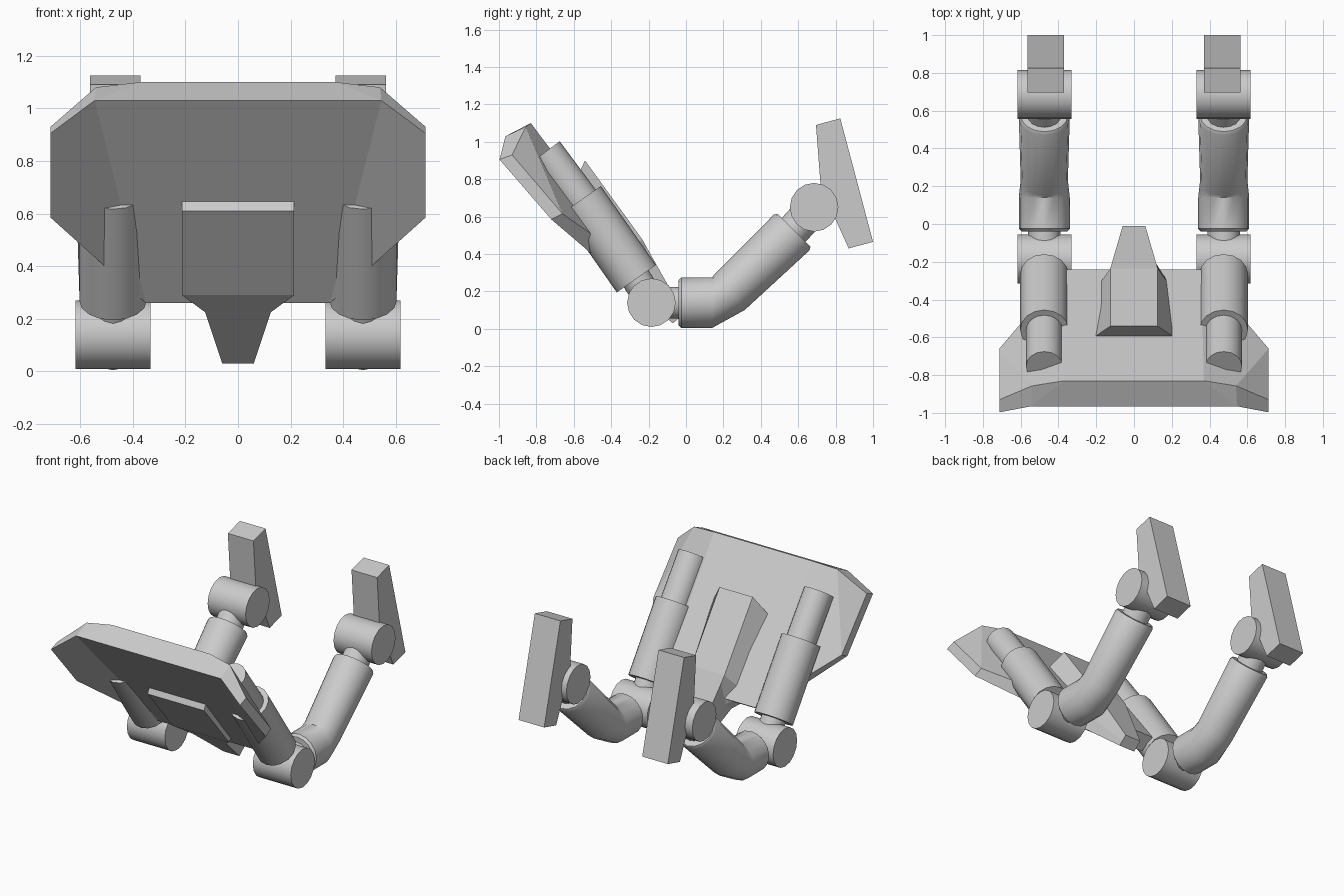
import bpy, bmesh, math
from mathutils import Vector

cube = bpy.data.objects.get("Cube")
if cube:
    bpy.data.objects.remove(cube)

grey = bpy.data.materials.new("plain grey")
grey.use_nodes = True
GREY = (0.6, 0.6, 0.6, 1)
grey.diffuse_color = GREY
grey.node_tree.nodes["Principled BSDF"].inputs["Base Color"].default_value = GREY


def make(name, verts, faces, smooth=False):
    mesh = bpy.data.meshes.new(name)
    bm = bmesh.new()
    vs = [bm.verts.new(v) for v in verts]
    for f in faces:
        bm.faces.new([vs[i] for i in f])
    bmesh.ops.recalc_face_normals(bm, faces=bm.faces)
    bm.to_mesh(mesh)
    bm.free()
    mesh.materials.append(grey)
    obj = bpy.data.objects.new(name, mesh)
    bpy.context.collection.objects.link(obj)
    if smooth:
        bpy.ops.object.select_all(action='DESELECT')
        obj.select_set(True)
        bpy.context.view_layer.objects.active = obj
        bpy.ops.object.shade_smooth_by_angle(angle=math.radians(35))
    return obj


def loft(name, rings, smooth=False):
    """Skin a list of equal-length closed rings and cap both ends."""
    n = len(rings[0])
    verts = [v for r in rings for v in r]
    faces = [list(range(n)), list(range(len(verts) - n, len(verts)))]
    for k in range(len(rings) - 1):
        for i in range(n):
            j = (i + 1) % n
            faces.append([k * n + i, k * n + j, (k + 1) * n + j, (k + 1) * n + i])
    return make(name, verts, faces, smooth)


def tube(name, x, stations, seg=16):
    """Round tube in the plane of constant x; stations are (y, z, angle, radius)."""
    rings = []
    for y, z, ang, r in stations:
        a = math.radians(ang)
        up = Vector((0, -math.sin(a), math.cos(a)))
        rings.append([Vector((x, y, z)) + up * (r * math.cos(t)) + Vector((r * math.sin(t), 0, 0))
                      for t in (2 * math.pi * i / seg for i in range(seg))])
    return loft(name, rings, True)


def rod(name, x, a, b, r):
    ang = math.degrees(math.atan2(b[1] - a[1], b[0] - a[0]))
    return tube(name, x, [(*a, ang, r), (*b, ang, r)])


def pivot(name, x, y, z, r, half):
    """Cylinder lying along x."""
    rings = [[(x + s * half, y + r * math.cos(t), z + r * math.sin(t))
              for t in (2 * math.pi * i / 16 for i in range(16))] for s in (-1, 1)]
    return loft(name, rings, True)


# Wrapped shield plate: right half points, mirrored to the left
half = [(.545, -.965, 1.03), (.713, -.997, .905), (.713, -.72, .585), (.35, -.34, .26),
        (.37, -.83, 1.10), (.54, -.857, 1.08), (.713, -.93, .93), (.713, -.66, .615), (.355, -.24, .32)]
M = len(half)
verts = half + [(-x, y, z) for x, y, z in half]
side = [[0, 1, 2, 3], [4, 5, 7, 8], [5, 6, 7], [0, 4, 5], [0, 5, 6, 1], [1, 6, 7, 2], [2, 7, 8, 3]]
faces = side + [[i + M for i in f] for f in side]
faces += [[a, b, b + M, a + M] for a, b in ((0, 3), (4, 8), (0, 4), (3, 8))]
make("shield_plate", verts, faces)

# Central spine block: (half width, y, z) for front, middle and back of each station
stations = [
    ((.213, -.67, .61), (.213, -.60, .77), (.125, -.54, .90)),
    ((.213, -.40, .29), (.213, -.36, .33), (.125, -.235, .48)),
    ((.125, -.31, .225), (.125, -.25, .28), (.118, -.21, .435)),
    ((.06, -.07, .03), (.06, -.04, .055), (.06, -.01, .08)),
]
loft("spine_block", [list(s) + [(-x, y, z) for x, y, z in reversed(s)] for s in stations])

# Limbs on both sides
for label, s in (("left", 1), ("right", -1)):
    x = .475 * s
    # Piston behind the plate
    rod(label + "_piston_rod", x, (-.753, .945), (-.50, .605), .097)
    rod(label + "_piston_sleeve", x, (-.56, .69), (-.265, .268), .128)
    rod(label + "_piston_neck", x, (-.30, .32), (-.185, .14), .08)
    # Lower pivot and bent arm
    pivot(label + "_lower_pivot", x, -.185, .14, .13, .143)
    rod(label + "_arm_root_neck", x, (-.185, .14), (0, .14), .085)
    tube(label + "_bent_arm", x, [(-.04, .14, 0, .12), (-.025, .14, 0, .135), (.14, .14, 0, .135),
                                  (.232, .195, 41, .125), (.565, .515, 45, .135), (.577, .527, 45, .125)])
    rod(label + "_arm_end_neck", x, (.55, .50), (.685, .65), .09)
    # Upper pivot and foot
    pivot(label + "_upper_pivot", x, .685, .65, .13, .143)
    profile = [(.695, 1.09), (.825, 1.125), (1.0, .465), (.87, .43), (.72, .76)]
    loft(label + "_foot", [[(s * w, y, z) for y, z in profile] for w in (.37, .563)])
